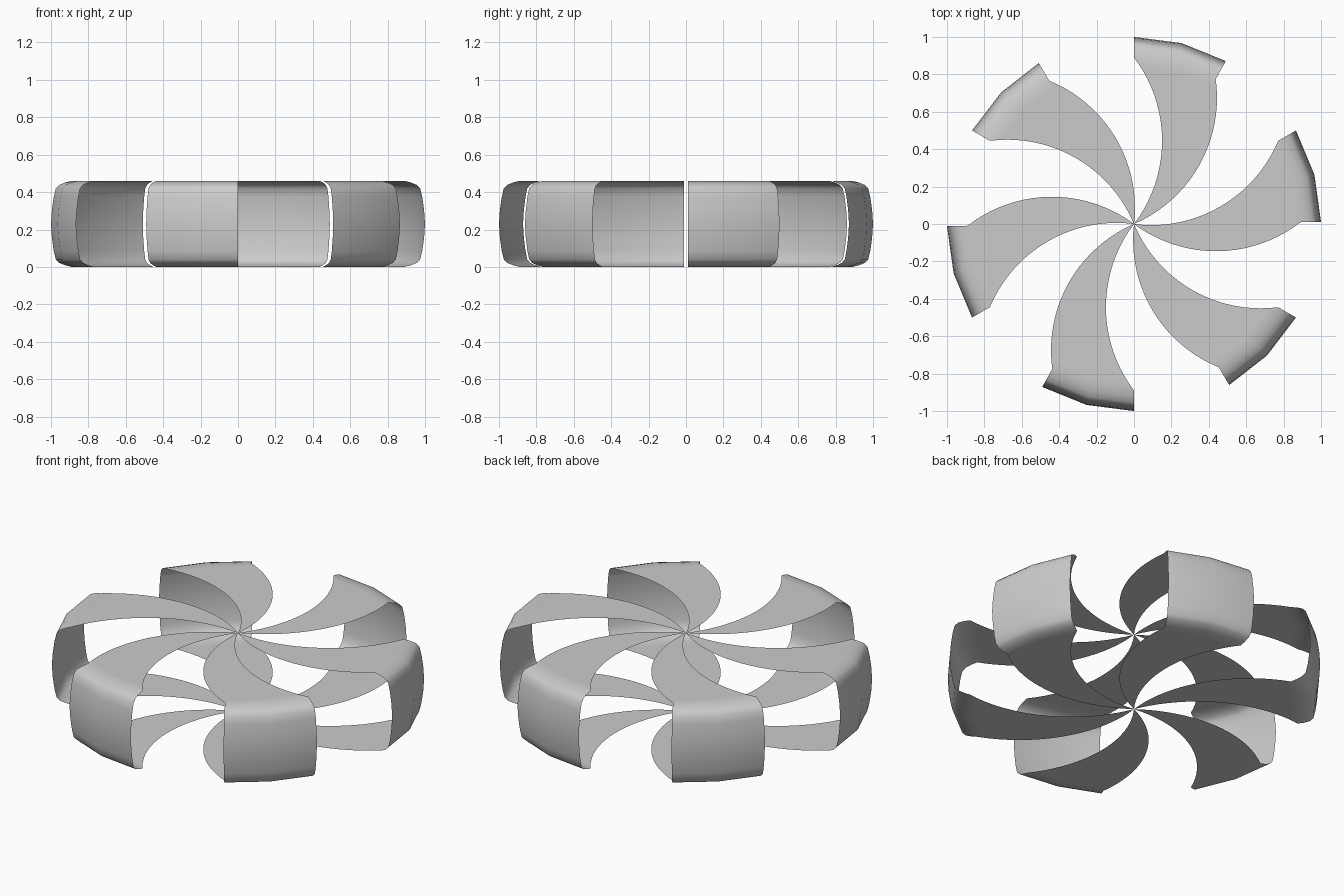
import bpy, bmesh
from math import asin, sin, cos, radians, pi

if "Cube" in bpy.data.objects:
    bpy.data.objects.remove(bpy.data.objects["Cube"])

H = 0.46          # height
R_IN = 0.89       # where the flat sheets meet the rim
ARC_R = 0.735     # radius of the curved blade edges
SPAN = radians(29.4)
N = 20

# Section of one vane: (radius, clockwise twist, z), lower sheet -> rim -> upper sheet
tip = asin(R_IN / (2 * ARC_R))
sheet = []
for i in range(N):
    a = tip * i / N
    sheet.append((2 * ARC_R * sin(a), tip - a))
lower = [(r, t, 0.0) for r, t in sheet]
upper = [(r, t, H) for r, t in reversed(sheet)]
half = [(R_IN, 0), (0.925, 0.009), (0.955, 0.021), (0.974, 0.04),
        (0.985, 0.085), (0.995, 0.155)]
rim = [(r, 0, z) for r, z in half] + [(1.0, 0, H / 2)] + [(r, 0, H - z) for r, z in reversed(half)]
section = lower + rim + upper


def make_vane(index):
    bm = bmesh.new()
    start = pi / 2 - index * pi / 3
    cols = []
    for k in range(3):
        col = []
        for r, t, z in section:
            a = start - SPAN * k / 2 - t
            col.append(bm.verts.new((r * cos(a), r * sin(a), z)))
        cols.append(col)
    for c0, c1 in zip(cols, cols[1:]):
        for i in range(len(section) - 1):
            bm.faces.new((c0[i], c0[i + 1], c1[i + 1], c1[i]))
    # close the shared points on the axis and face the surface outward
    bmesh.ops.remove_doubles(bm, verts=bm.verts, dist=1e-5)
    bm.normal_update()
    top = [f for f in bm.faces if f.calc_center_median().z > H - 1e-4]
    if top[0].normal.z < 0:
        bmesh.ops.reverse_faces(bm, faces=bm.faces)
    name = f"curved_vane_{index + 1}"
    mesh = bpy.data.meshes.new(name)
    bm.to_mesh(mesh)
    bm.free()
    obj = bpy.data.objects.new(name, mesh)
    bpy.context.collection.objects.link(obj)
    return obj


# Six vanes around the axis
vanes = [make_vane(i) for i in range(6)]
for o in vanes:
    o.select_set(True)
bpy.context.view_layer.objects.active = vanes[0]
bpy.ops.object.shade_smooth_by_angle(angle=radians(35))
